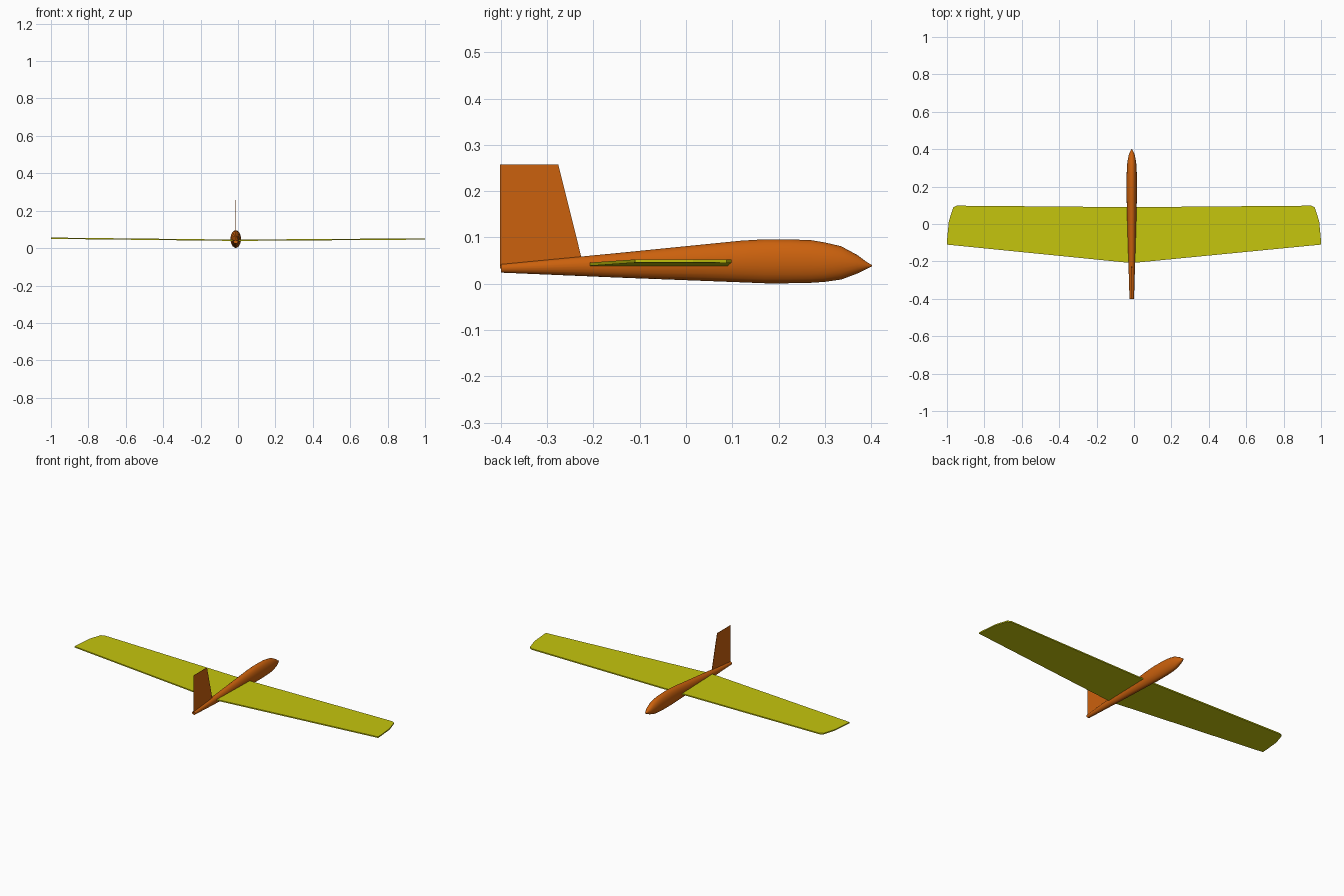
import bpy, bmesh, math

cube = bpy.data.objects.get("Cube")
if cube:
    bpy.data.objects.remove(cube, do_unlink=True)

CX = -0.012  # centre line of the body


def material(name, rgb):
    m = bpy.data.materials.new(name)
    m.use_nodes = True
    m.diffuse_color = (*rgb, 1)
    m.node_tree.nodes["Principled BSDF"].inputs["Base Color"].default_value = (*rgb, 1)
    return m


orange = material("orange", (0.60, 0.12, 0.004))
yellow = material("yellow", (0.56, 0.56, 0.004))


def loft(name, rings, mat, smooth=None):
    """Skin a list of equal-length closed rings and cap both ends."""
    bm = bmesh.new()
    loops = [[bm.verts.new(p) for p in ring] for ring in rings]
    n = len(loops[0])
    for a, b in zip(loops, loops[1:]):
        for i in range(n):
            j = (i + 1) % n
            bm.faces.new((a[i], a[j], b[j], b[i]))
    bm.faces.new(loops[0])
    bm.faces.new(loops[-1])
    bmesh.ops.recalc_face_normals(bm, faces=bm.faces)
    mesh = bpy.data.meshes.new(name)
    bm.to_mesh(mesh)
    bm.free()
    mesh.materials.append(mat)
    ob = bpy.data.objects.new(name, mesh)
    bpy.context.collection.objects.link(ob)
    if smooth:
        bpy.ops.object.select_all(action="DESELECT")
        ob.select_set(True)
        bpy.context.view_layer.objects.active = ob
        bpy.ops.object.shade_smooth_by_angle(angle=math.radians(smooth))
    return ob


# Fuselage: station, half width, bottom, top
stations = [(-0.40, 0.012, 0.024, 0.042), (-0.14, 0.020, 0.013, 0.067),
            (0.12, 0.027, 0.003, 0.093), (0.17, 0.028, 0.001, 0.096),
            (0.22, 0.028, 0.001, 0.096), (0.27, 0.027, 0.002, 0.094),
            (0.30, 0.026, 0.004, 0.089), (0.335, 0.023, 0.009, 0.081),
            (0.37, 0.016, 0.022, 0.062), (0.39, 0.007, 0.032, 0.047),
            (0.402, 0.001, 0.038, 0.040)]
SIDES = 20
rings = []
for y, w, lo, hi in stations:
    angles = [2 * math.pi * i / SIDES for i in range(SIDES)]
    rings.append([(CX + w * math.cos(a), y, (lo + hi) / 2 + (hi - lo) / 2 * math.sin(a))
                  for a in angles])
loft("fuselage", rings, orange, 35)

# Wing: flat sheet with slight dihedral and clipped tips (span, leading edge)
half = [(0.947, 0.098), (0.967, 0.088), (0.99, 0.015), (1.0, -0.09)]
span = [(-x, y) for x, y in reversed(half)] + [(CX, 0.09)] + half
THICK = 0.0035
rings = []
for x, lead in span:
    trail = -0.21 + 0.1 * abs(x)
    z = 0.042 + (0.011 if x < 0 else 0.007) * abs(x)
    rings.append([(x, trail, z - THICK), (x, lead, z - THICK),
                  (x, lead, z + THICK), (x, trail, z + THICK)])
loft("wing", rings, yellow)

# Tail fin: thin upright plate
fin = [(-0.402, 0.033), (-0.220, 0.033), (-0.276, 0.258), (-0.402, 0.258)]
loft("tail_fin", [[(CX + s, y, z) for y, z in fin] for s in (-0.001, 0.001)], orange)
